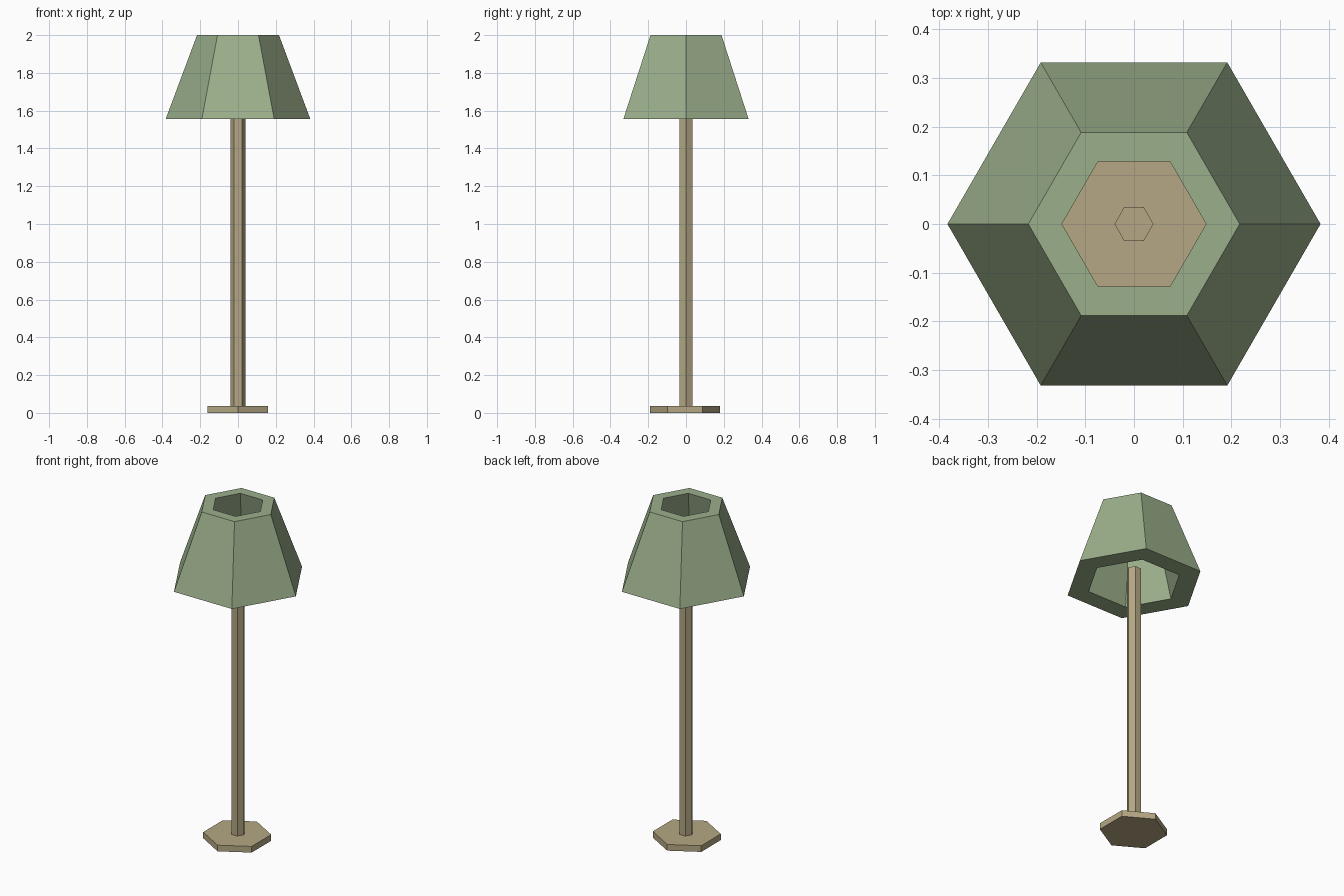
import bpy, bmesh, math

if "Cube" in bpy.data.objects:
    bpy.data.objects.remove(bpy.data.objects["Cube"])


def material(name, rgb):
    m = bpy.data.materials.new(name)
    m.diffuse_color = (*rgb, 1)
    m.use_nodes = True
    m.node_tree.nodes["Principled BSDF"].inputs["Base Color"].default_value = m.diffuse_color
    return m


GREEN = material("green_shade", (0.33, 0.43, 0.26))
TAN = material("tan_wood", (0.46, 0.39, 0.23))


def hex_prism(name, radius, z0, z1, mat, x=0, y=0, turn=0):
    bpy.ops.mesh.primitive_cylinder_add(vertices=6, radius=radius, depth=z1 - z0,
                                        location=(x, y, (z0 + z1) / 2))
    ob = bpy.context.object
    ob.name = name
    # primitive starts with a corner on +y
    ob.rotation_euler.z = turn
    ob.data.materials.append(mat)
    return ob


def hex_ring(name, profile, mat):
    """Sweep a closed (radius, z) profile around z in six flat sides."""
    bm = bmesh.new()
    rings = [[bm.verts.new((r * math.cos(i * math.pi / 3), r * math.sin(i * math.pi / 3), z))
              for r, z in profile] for i in range(6)]
    n = len(profile)
    for i in range(6):
        a, b = rings[i], rings[(i + 1) % 6]
        for j in range(n):
            k = (j + 1) % n
            bm.faces.new((a[j], b[j], b[k], a[k]))
    bmesh.ops.recalc_face_normals(bm, faces=bm.faces)
    me = bpy.data.meshes.new(name)
    bm.to_mesh(me)
    bm.free()
    me.materials.append(mat)
    ob = bpy.data.objects.new(name, me)
    bpy.context.collection.objects.link(ob)
    return ob


# foot plate, corners facing front and back
hex_prism("base", 0.185, 0, 0.037, TAN, x=-0.001, y=-0.006)

# pole, ending just inside the shade
hex_prism("pole", 0.04, 0.03, 1.64, TAN, turn=math.pi / 6)

# thick open shade, corners facing left and right
hex_ring("lamp_shade", [(0.383, 1.555), (0.217, 2.0), (0.148, 2.0), (0.261, 1.555)], GREEN)
